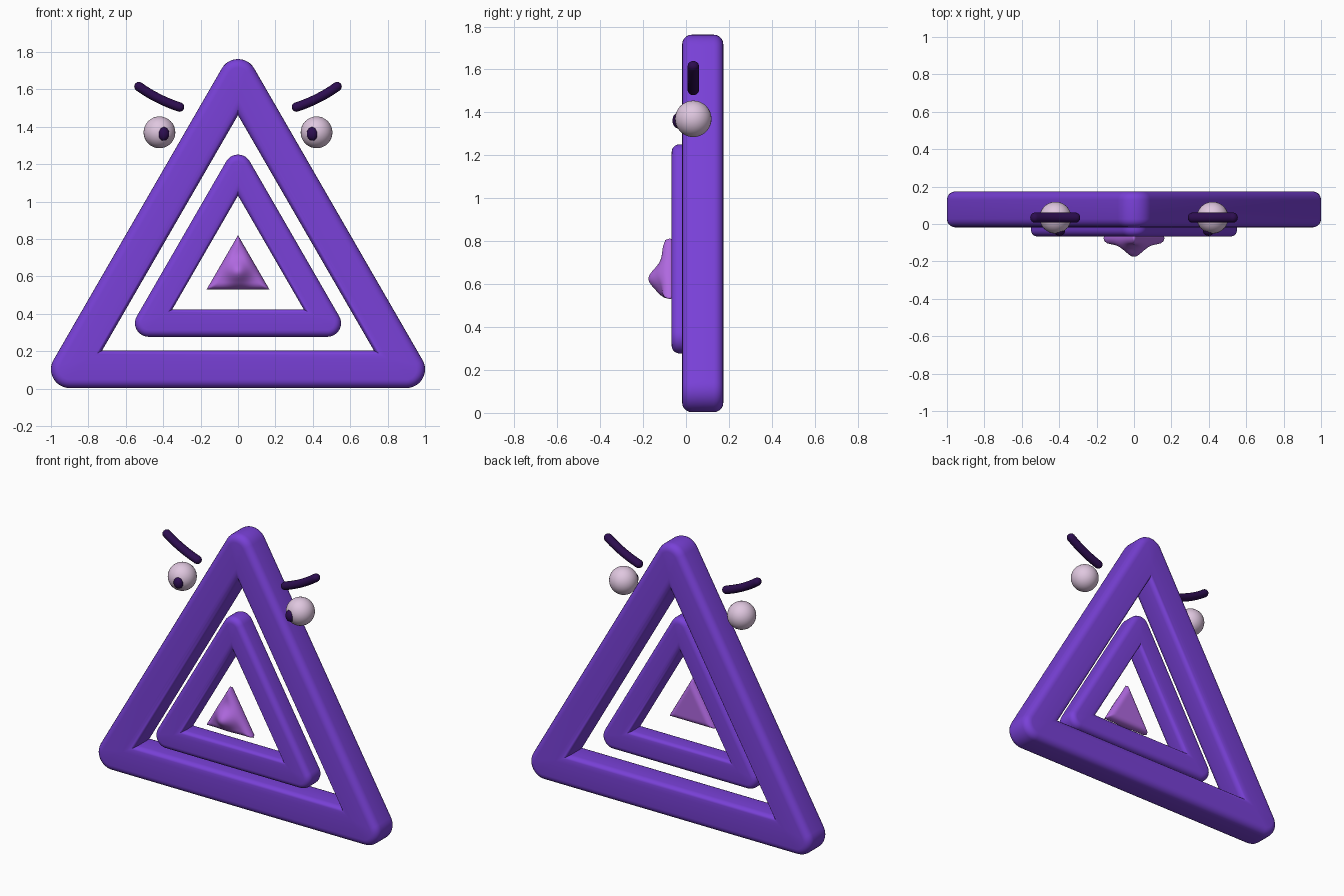
import bpy, bmesh, math
from mathutils import Vector

if "Cube" in bpy.data.objects:
    bpy.data.objects.remove(bpy.data.objects["Cube"])


def material(name, rgb):
    m = bpy.data.materials.new(name)
    m.diffuse_color = (*rgb, 1)
    m.use_nodes = True
    m.node_tree.nodes["Principled BSDF"].inputs["Base Color"].default_value = m.diffuse_color
    return m


PURPLE = material("purple", (0.19, 0.052, 0.68))
LILAC = material("lilac", (0.43, 0.14, 0.74))
EYE_WHITE = material("pale_pink", (0.74, 0.57, 0.74))
DARK = material("dark_violet", (0.026, 0.004, 0.08))


def finish(name, bm, mat, angle=50):
    bmesh.ops.remove_doubles(bm, verts=bm.verts, dist=1e-4)
    bmesh.ops.recalc_face_normals(bm, faces=bm.faces)
    me = bpy.data.meshes.new(name)
    bm.to_mesh(me)
    bm.free()
    me.materials.append(mat)
    for p in me.polygons:
        p.use_smooth = True
    me.set_sharp_from_angle(angle=math.radians(angle))
    ob = bpy.data.objects.new(name, me)
    bpy.context.collection.objects.link(ob)
    return ob


def skin(bm, rings, closed):
    """Join rings of points with quads; closed joins the last to the first."""
    vs = [[bm.verts.new(p) for p in ring] for ring in rings]
    n = len(vs[0])
    for i in range(len(vs) if closed else len(vs) - 1):
        a, b = vs[i], vs[(i + 1) % len(vs)]
        for j in range(n):
            k = (j + 1) % n
            bm.faces.new((a[j], a[k], b[k], b[j]))


def triangle_frame(name, half, base, r, yc, depth, bevel):
    """Rounded-square bar swept around an equilateral triangle, outer corners round."""
    profile = []
    for q, (so, sy) in enumerate(((1, 1), (-1, 1), (-1, -1), (1, -1))):
        for i in range(6):
            a = math.radians(90 * q + 18 * i)
            profile.append((so * (r - bevel) + bevel * math.cos(a),
                            sy * (depth - bevel) + bevel * math.sin(a)))
    corners = ((half, base, -30), (0, base + half * math.sqrt(3), 90), (-half, base, 210))
    rings = []
    for cx, cz, mid in corners:
        for i in range(13):
            a = math.radians(mid - 60 + 10 * i)
            m = math.radians(mid)
            ring = []
            for o, y in profile:
                if o > 0:
                    ring.append((cx + o * math.cos(a), yc + y, cz + o * math.sin(a)))
                else:
                    ring.append((cx + 2 * o * math.cos(m), yc + y, cz + 2 * o * math.sin(m)))
            rings.append(ring)
    bm = bmesh.new()
    skin(bm, rings, True)
    finish(name, bm, PURPLE)


triangle_frame("outer_frame", 0.9, 0.103, 0.1, 0.078, 0.096, 0.045)
triangle_frame("middle_frame", 0.478, 0.35, 0.073, 0.004, 0.071, 0.036)


# Central triangular pad with a rounded nose on its front
def nose_pad():
    a, b, c = Vector((-0.168, 0.53)), Vector((0.168, 0.53)), Vector((0, 0.82))
    centre = Vector((0, 0.625))
    n, height = 40, 0.29
    bm = bmesh.new()
    for front in (True, False):
        grid = {}
        for i in range(n + 1):
            for j in range(n + 1 - i):
                k = n - i - j
                p = (a * i + b * j + c * k) / n
                d = min(i, j, k) / n * height
                t = 1 - min(d / 0.035, 1)
                edge = math.sqrt(max(0, 1 - t * t))
                bump = 0.065 * math.exp(-(p - centre).length_squared / (2 * 0.044 ** 2))
                y = -0.076 - edge * (0.034 + bump) if front else -0.076 + edge * 0.034
                grid[i, j] = bm.verts.new((p.x, y, p.y))
        for i in range(n):
            for j in range(n - i):
                bm.faces.new((grid[i, j], grid[i + 1, j], grid[i, j + 1]))
                if i + j < n - 1:
                    bm.faces.new((grid[i + 1, j], grid[i + 1, j + 1], grid[i, j + 1]))
    finish("nose_pad", bm, LILAC, 80)


nose_pad()


def ellipsoid(name, centre, radii, mat):
    bm = bmesh.new()
    bmesh.ops.create_uvsphere(bm, u_segments=32, v_segments=16, radius=1)
    bmesh.ops.scale(bm, vec=radii, verts=bm.verts)
    bmesh.ops.translate(bm, vec=centre, verts=bm.verts)
    finish(name, bm, mat)


# Slightly sagging round-ended brow
def brow(name, side):
    p0, p1, p2 = Vector((0.312, 0.034, 1.505)), Vector((0.433, 0.034, 1.545)), Vector((0.53, 0.034, 1.615))
    r = 0.025
    stations = []
    for i in range(13):
        t = i / 12
        p = p0 * (1 - t) ** 2 + p1 * 2 * t * (1 - t) + p2 * t * t
        d = ((p1 - p0) * (1 - t) + (p2 - p1) * t).normalized()
        stations.append((p, d, r))
    caps = [math.radians(v) for v in (85, 60, 40, 20)]
    s, e = stations[0], stations[-1]
    start = [(s[0] - s[1] * r * math.sin(v), s[1], r * math.cos(v)) for v in caps]
    end = [(e[0] + e[1] * r * math.sin(v), e[1], r * math.cos(v)) for v in reversed(caps)]
    rings = []
    for p, d, rad in start + stations + end:
        up = Vector((-d.z, 0, d.x))
        ring = []
        for k in range(16):
            q = math.tau * k / 16
            v = p + up * rad * math.cos(q) + Vector((0, 1.08, 0)) * rad * math.sin(q)
            ring.append((v.x * side, v.y, v.z))
        rings.append(ring)
    bm = bmesh.new()
    skin(bm, rings, False)
    bmesh.ops.holes_fill(bm, edges=[x for x in bm.edges if x.is_boundary], sides=0)
    finish(name, bm, DARK)


for label, side in (("left", -1), ("right", 1)):
    ellipsoid(label + "_eye", (side * 0.42, 0.034, 1.37), (0.085,) * 3, EYE_WHITE)
    ellipsoid(label + "_pupil", (side * 0.398, -0.036, 1.362), (0.03, 0.027, 0.037), DARK)
    brow(label + "_brow", side)
